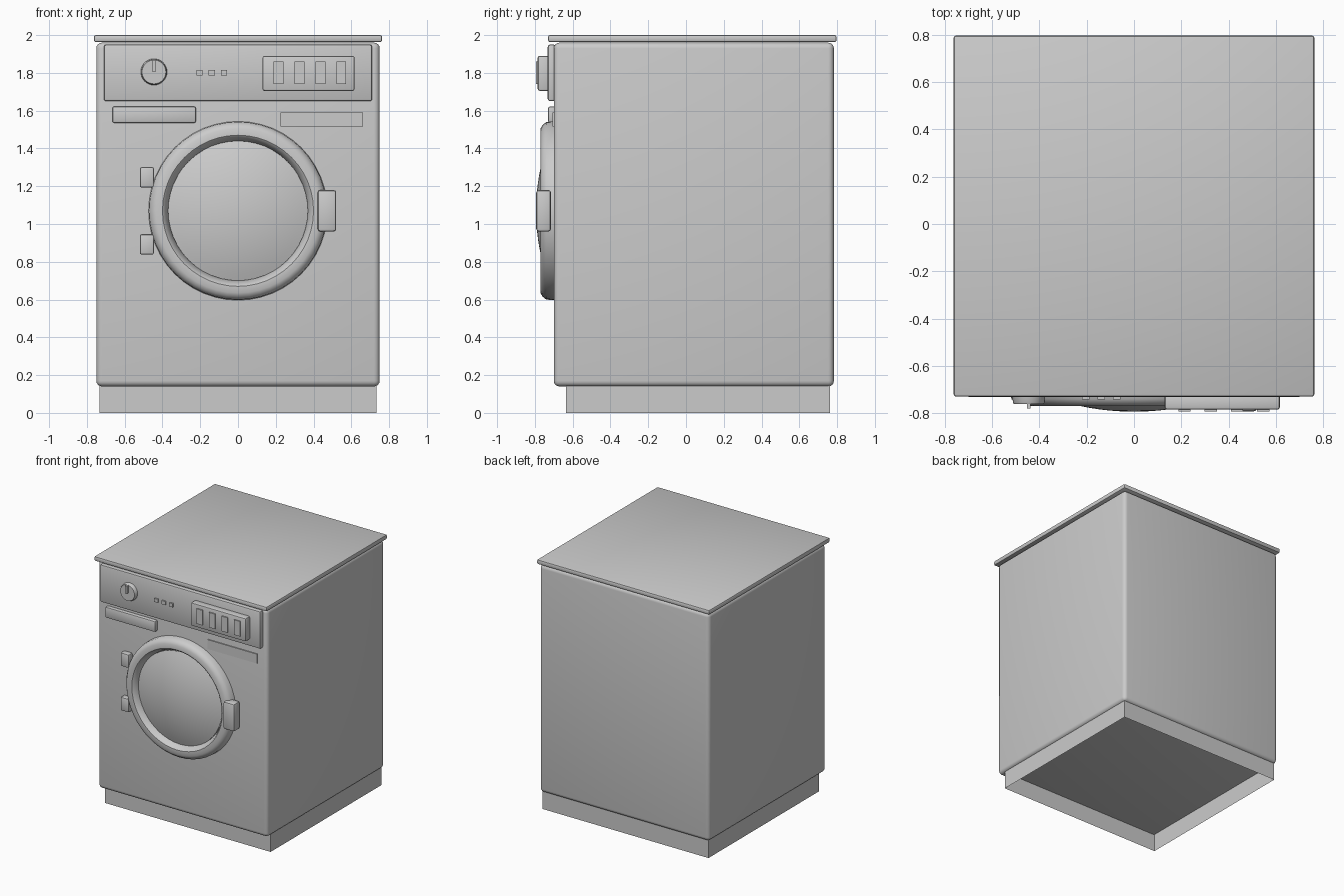
import bpy, bmesh, math
from mathutils import Vector

if "Cube" in bpy.data.objects:
    bpy.data.objects.remove(bpy.data.objects["Cube"])


def finish(name, bm, angle=35):
    bmesh.ops.recalc_face_normals(bm, faces=bm.faces[:])
    mesh = bpy.data.meshes.new(name)
    bm.to_mesh(mesh)
    bm.free()
    for p in mesh.polygons:
        p.use_smooth = True
    mesh.set_sharp_from_angle(angle=math.radians(angle))
    obj = bpy.data.objects.new(name, mesh)
    bpy.context.collection.objects.link(obj)
    return obj


def box(name, x, y, z, bevel=0.0, segments=2, open_ends=False):
    """Box from (min, max) ranges, optionally rounded or without top and bottom."""
    bm = bmesh.new()
    bmesh.ops.create_cube(bm, size=1)
    for v in bm.verts:
        v.co = Vector([(r[0] + r[1]) / 2 + c * (r[1] - r[0]) for r, c in zip((x, y, z), v.co)])
    if open_ends:
        caps = [f for f in bm.faces if abs(f.normal.z) > 0.5]
        bmesh.ops.delete(bm, geom=caps, context='FACES_ONLY')
    if bevel:
        bmesh.ops.bevel(bm, geom=bm.edges[:], offset=bevel, segments=segments,
                        profile=0.5, affect='EDGES', clamp_overlap=True)
    return finish(name, bm)


def lathe(name, profile, x, z, steps, angle=35):
    """Spin (radius, y) points around an axis along y through (x, z)."""
    bm = bmesh.new()
    verts = [bm.verts.new((x + r, y, z)) for r, y in profile]
    edges = [bm.edges.new(pair) for pair in zip(verts, verts[1:])]
    bmesh.ops.spin(bm, geom=verts + edges, cent=(x, 0, z), axis=(0, 1, 0),
                   angle=math.tau, steps=steps)
    bmesh.ops.remove_doubles(bm, verts=bm.verts[:], dist=1e-5)
    return finish(name, bm, angle)


# Cabinet, worktop and the hollow plinth
box("cabinet", (-0.75, 0.75), (-0.70, 0.783), (0.14, 1.96), 0.03, 4)
box("worktop", (-0.763, 0.763), (-0.73, 0.797), (1.963, 2.0), 0.01, 2)
box("plinth", (-0.733, 0.733), (-0.635, 0.763), (0, 0.145), open_ends=True)

# Control panel with button block
box("control_panel", (-0.71, 0.71), (-0.732, -0.69), (1.65, 1.95), 0.012)
box("button_block", (0.13, 0.617), (-0.785, -0.72), (1.705, 1.89), 0.01)
for i in range(4):
    cx = 0.214 + i * 0.111
    box(f"button_{i + 1}", (cx - 0.026, cx + 0.026), (-0.794, -0.77), (1.74, 1.86))

# Indicator lights
for i in range(3):
    cx = -0.205 + i * 0.066
    box(f"indicator_{i + 1}", (cx - 0.016, cx + 0.016), (-0.743, -0.72), (1.785, 1.814))

# Programme dial and its pointer
lathe("dial", [(0.071, -0.72), (0.067, -0.755), (0.063, -0.762), (0, -0.762)], -0.445, 1.805, 32)
box("dial_pointer", (-0.453, -0.437), (-0.78, -0.75), (1.805, 1.868))

# Detergent drawer and flat label plate
box("detergent_drawer", (-0.665, -0.223), (-0.73, -0.69), (1.535, 1.622), 0.01)
box("label_plate", (0.225, 0.662), (-0.708, -0.69), (1.515, 1.59))

# Round door: frame ring and bulging glass
lathe("door_ring", [(0.474, -0.69), (0.470, -0.74), (0.454, -0.76), (0.435, -0.77), (0.40, -0.77),
                    (0.39, -0.762), (0.37, -0.72), (0.37, -0.69)], 0, 1.07, 48)
R, DEPTH = 0.37, 0.065
sphere = (R * R + DEPTH * DEPTH) / (2 * DEPTH)
half = math.asin(R / sphere)
dome = [(sphere * math.sin(half * (1 - i / 10)),
         -0.794 + sphere * (1 - math.cos(half * (1 - i / 10)))) for i in range(11)]
lathe("door_glass", dome, 0, 1.07, 48)

# Door handle and hinges
box("door_handle", (0.422, 0.52), (-0.793, -0.715), (0.96, 1.18), 0.014)
for label, zc in (("upper", 1.247), ("lower", 0.892)):
    box(f"{label}_hinge", (-0.52, -0.445), (-0.745, -0.69), (zc - 0.054, zc + 0.054), 0.01)
